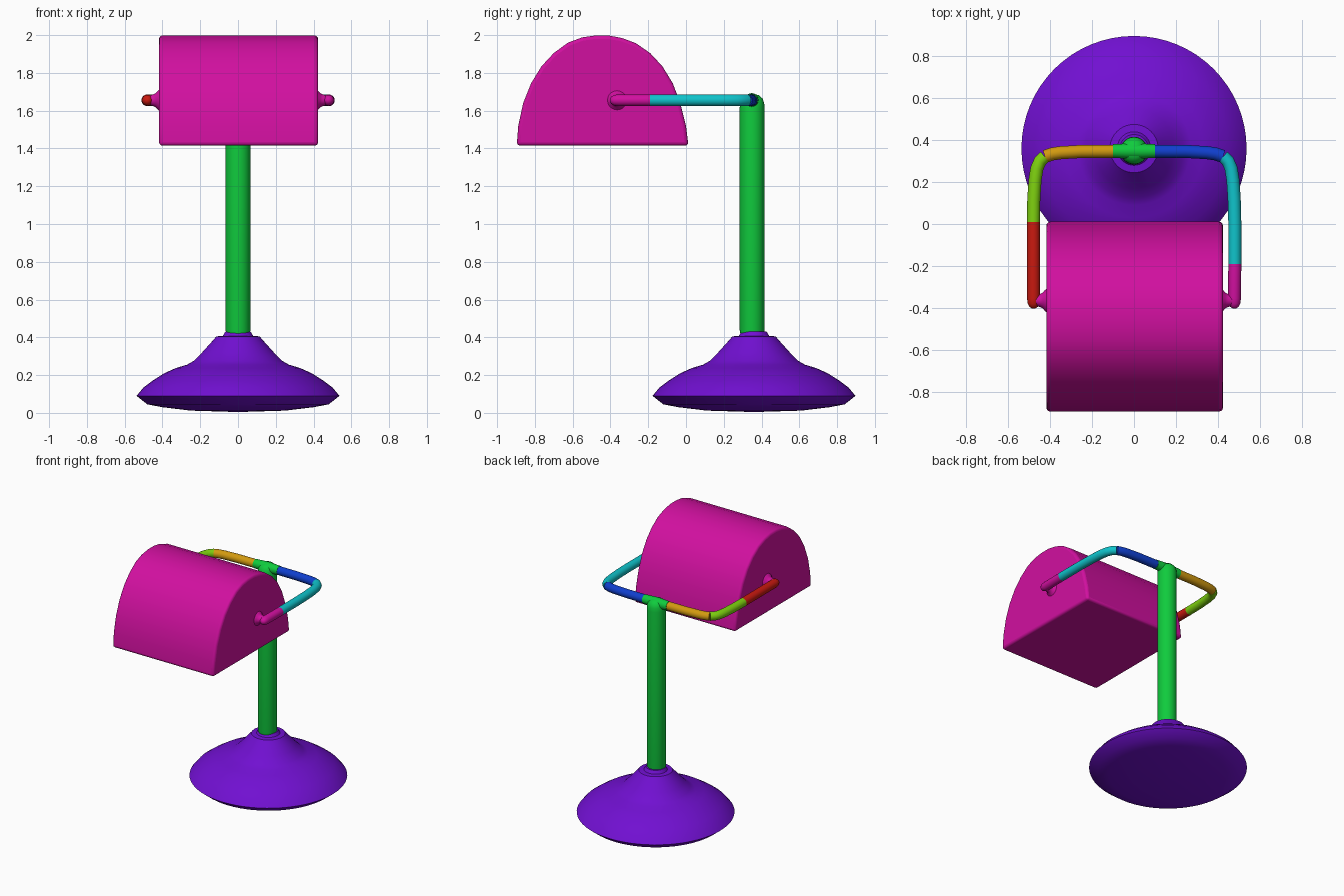
import bpy, bmesh, math
from mathutils import Vector

if "Cube" in bpy.data.objects:
    bpy.data.objects.remove(bpy.data.objects["Cube"])


def material(name, rgb):
    m = bpy.data.materials.new(name)
    m.diffuse_color = (*rgb, 1)
    m.use_nodes = True
    m.node_tree.nodes["Principled BSDF"].inputs["Base Color"].default_value = m.diffuse_color
    return m


MAGENTA = material("magenta", (0.64, 0.005, 0.35))
PURPLE = material("purple", (0.165, 0.005, 0.64))
GREEN = material("green", (0.005, 0.60, 0.047))
CYAN = material("cyan", (0.005, 0.55, 0.60))
BLUE = material("blue", (0.005, 0.05, 0.62))
ORANGE = material("orange", (0.64, 0.32, 0.005))
LIME = material("lime", (0.21, 0.64, 0.005))
RED = material("red", (0.60, 0.01, 0.005))


def finish(name, bm, mat, angle=40, bevel=0):
    """Turn a bmesh into a smooth-shaded coloured object."""
    bmesh.ops.recalc_face_normals(bm, faces=bm.faces)
    me = bpy.data.meshes.new(name)
    bm.to_mesh(me)
    bm.free()
    me.materials.append(mat)
    ob = bpy.data.objects.new(name, me)
    bpy.context.collection.objects.link(ob)
    if bevel:
        b = ob.modifiers.new("rounded_edges", 'BEVEL')
        b.width, b.segments, b.limit_method = bevel, 3, 'ANGLE'
        b.angle_limit = math.radians(40)
    bpy.ops.object.select_all(action='DESELECT')
    ob.select_set(True)
    bpy.context.view_layer.objects.active = ob
    bpy.ops.object.shade_smooth_by_angle(angle=math.radians(angle))
    return ob


def tube(name, path, radii, mat, sides=20, up=(0, 0, 1)):
    """Sweep circles of the given radii along a path."""
    bm = bmesh.new()
    pts = [Vector(p) for p in path]
    if not isinstance(radii, (list, tuple)):
        radii = [radii] * len(pts)
    up, rings = Vector(up), []
    for i, p in enumerate(pts):
        t = (pts[min(i + 1, len(pts) - 1)] - pts[max(i - 1, 0)]).normalized()
        side = t.cross(up).normalized()
        rings.append([bm.verts.new(p + radii[i] * (math.cos(a) * side + math.sin(a) * up))
                      for a in (2 * math.pi * k / sides for k in range(sides))])
    for a, b in zip(rings, rings[1:]):
        for k in range(sides):
            j = (k + 1) % sides
            bm.faces.new((a[k], a[j], b[j], b[k]))
    bm.faces.new(rings[0])
    bm.faces.new(rings[-1])
    return finish(name, bm, mat)


def upright(name, y, profile, mat, sides):
    """Stack of (radius, height) circles around a vertical axis."""
    return tube(name, [(0, y, z) for r, z in profile], [r for r, z in profile],
                mat, sides, up=(0, 1, 0))


# Weighted flared base
upright("base", 0.36, [(0.02, 0.005), (0.25, 0.012), (0.40, 0.03), (0.48, 0.045),
                       (0.537, 0.09), (0.50, 0.135), (0.45, 0.172), (0.39, 0.21),
                       (0.33, 0.237), (0.27, 0.255), (0.235, 0.275), (0.19, 0.32),
                       (0.127, 0.39), (0.115, 0.405), (0.08, 0.408), (0.067, 0.43)],
        PURPLE, 64)

# Post with rounded top
upright("post", 0.35, [(0.062, 0.42), (0.066, 0.44), (0.066, 1.61), (0.064, 1.64),
                       (0.055, 1.665), (0.035, 1.682), (0.01, 1.688)], GREEN, 32)

# Tee joint swelling around the post top
Z = 1.655
tube("tee_joint", [(x, 0.348, Z) for x in (-0.1, -0.07, -0.04, 0, 0.04, 0.07, 0.1)],
     [0.033, 0.034, 0.036, 0.038, 0.036, 0.034, 0.033], GREEN)

# Bent arm frame, split into coloured lengths
R = 0.031


def arm(name, s, points, mat, radii=R):
    tube(name, [(s * x, y, Z) for x, y in points], radii, mat)


end_y = [(0.479, -0.403), (0.479, -0.395), (0.479, -0.38), (0.479, -0.355)]
end_r = [0.008, 0.02, 0.028, R]
back = [(0.10, 0.347), (0.25, 0.346), (0.35, 0.340), (0.39, 0.334), (0.425, 0.322)]
bend = [(0.425, 0.322), (0.448, 0.300), (0.463, 0.265), (0.472, 0.21), (0.478, 0.12)]
arm("right_back_arm", 1, back, BLUE)
arm("right_side_arm", 1, bend + [(0.481, 0), (0.481, -0.19)], CYAN)
arm("right_arm_end", 1, [(0.481, -0.19), *end_y[::-1]], MAGENTA, [R] + end_r[::-1])
arm("left_back_arm", -1, back, ORANGE)
arm("left_bend_arm", -1, bend + [(0.480, 0.01)], LIME)
arm("left_arm_end", -1, [(0.480, 0.01), *end_y[::-1]], RED, [R] + end_r[::-1])

# Flared pivots joining arms to shade
for side, s in (("left", -1), ("right", 1)):
    tube(side + "_pivot", [(s * x, -0.365, Z) for x in (0.405, 0.425, 0.435, 0.45, 0.478)],
         [0.065, 0.05, 0.038, 0.03, 0.026], MAGENTA)

# Half-barrel shade, closed underneath
outline = [(-0.896, 1.415), (-0.888, 1.52), (-0.862, 1.64), (-0.82, 1.745),
           (-0.765, 1.835), (-0.70, 1.905), (-0.625, 1.96), (-0.55, 1.988),
           (-0.48, 1.998), (-0.41, 1.998), (-0.34, 1.985), (-0.265, 1.957),
           (-0.19, 1.905), (-0.125, 1.835), (-0.07, 1.745), (-0.03, 1.64),
           (0.0, 1.52), (0.013, 1.415)]
bm = bmesh.new()
face = bm.faces.new([bm.verts.new((-0.418, y, z)) for y, z in outline])
ext = bmesh.ops.extrude_face_region(bm, geom=[face], use_keep_orig=True)
bmesh.ops.translate(bm, vec=(0.842, 0, 0),
                    verts=[g for g in ext["geom"] if isinstance(g, bmesh.types.BMVert)])
finish("shade", bm, MAGENTA, bevel=0.018)
